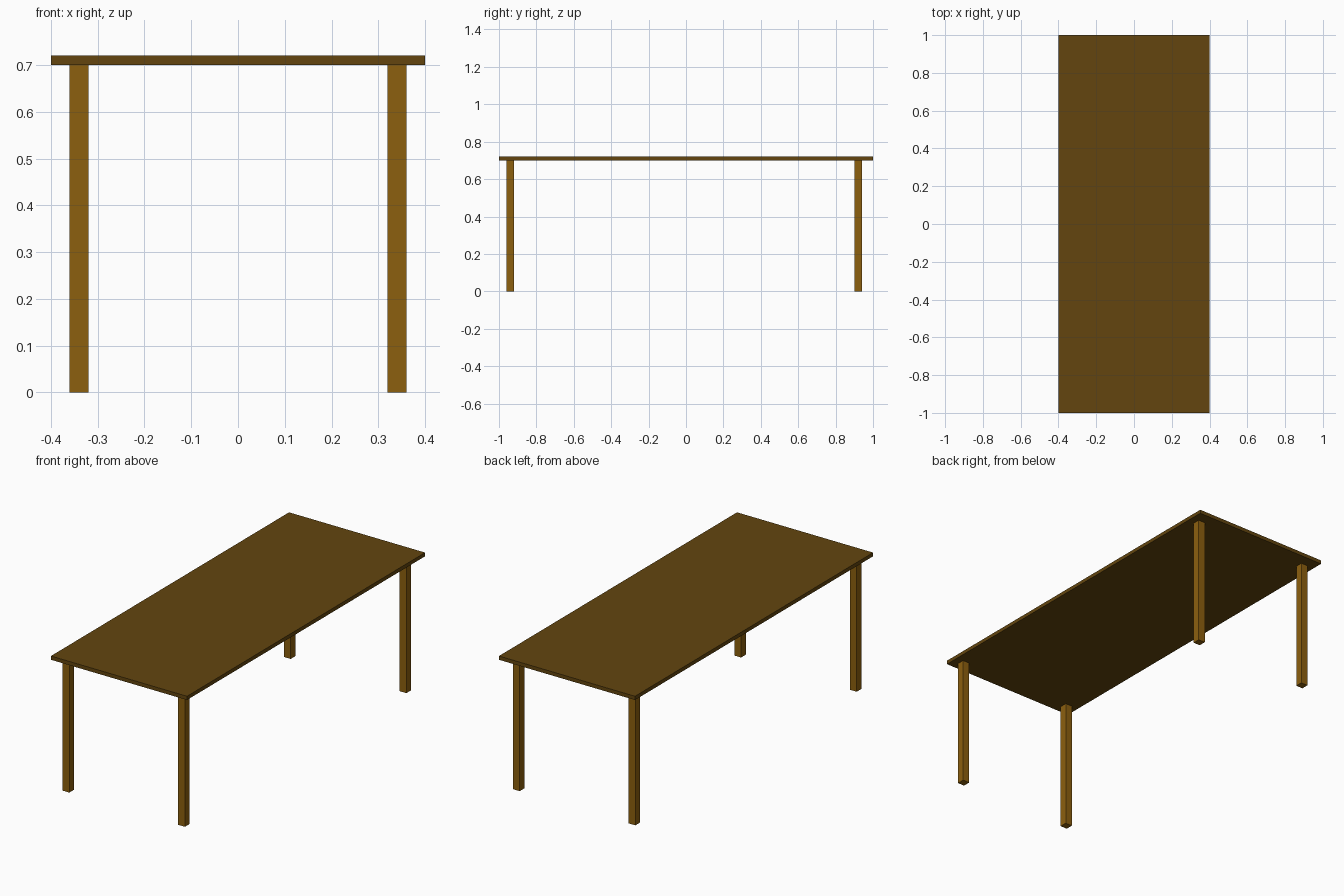
import bpy

if "Cube" in bpy.data.objects:
    bpy.data.objects.remove(bpy.data.objects["Cube"])

def material(name, color):
    m = bpy.data.materials.new(name)
    m.diffuse_color = (*color, 1.0)
    m.use_nodes = True
    m.node_tree.nodes["Principled BSDF"].inputs["Base Color"].default_value = m.diffuse_color
    return m

def box(name, lo, hi, mat):
    """Axis-aligned box from its two opposite corners."""
    center = [(a + b) / 2 for a, b in zip(lo, hi)]
    bpy.ops.mesh.primitive_cube_add(size=1, location=center)
    ob = bpy.context.object
    ob.name = name
    ob.scale = [b - a for a, b in zip(lo, hi)]
    bpy.ops.object.transform_apply(location=False, rotation=False, scale=True)
    ob.data.materials.append(mat)
    return ob

dark_wood = material("dark wood", (0.125, 0.060, 0.0045))
light_wood = material("light wood", (0.265, 0.115, 0.0045))

# Thin rectangular top
box("table_top", (-0.4, -1.0, 0.70), (0.4, 1.0, 0.72), dark_wood)

# Four square legs; the back pair is inset slightly more
for end, y in (("front", -0.96), ("back", 0.90)):
    for side, x in (("left", -0.36), ("right", 0.32)):
        box(f"{end}_{side}_leg", (x, y, 0.0), (x + 0.04, y + 0.04, 0.70), light_wood)
